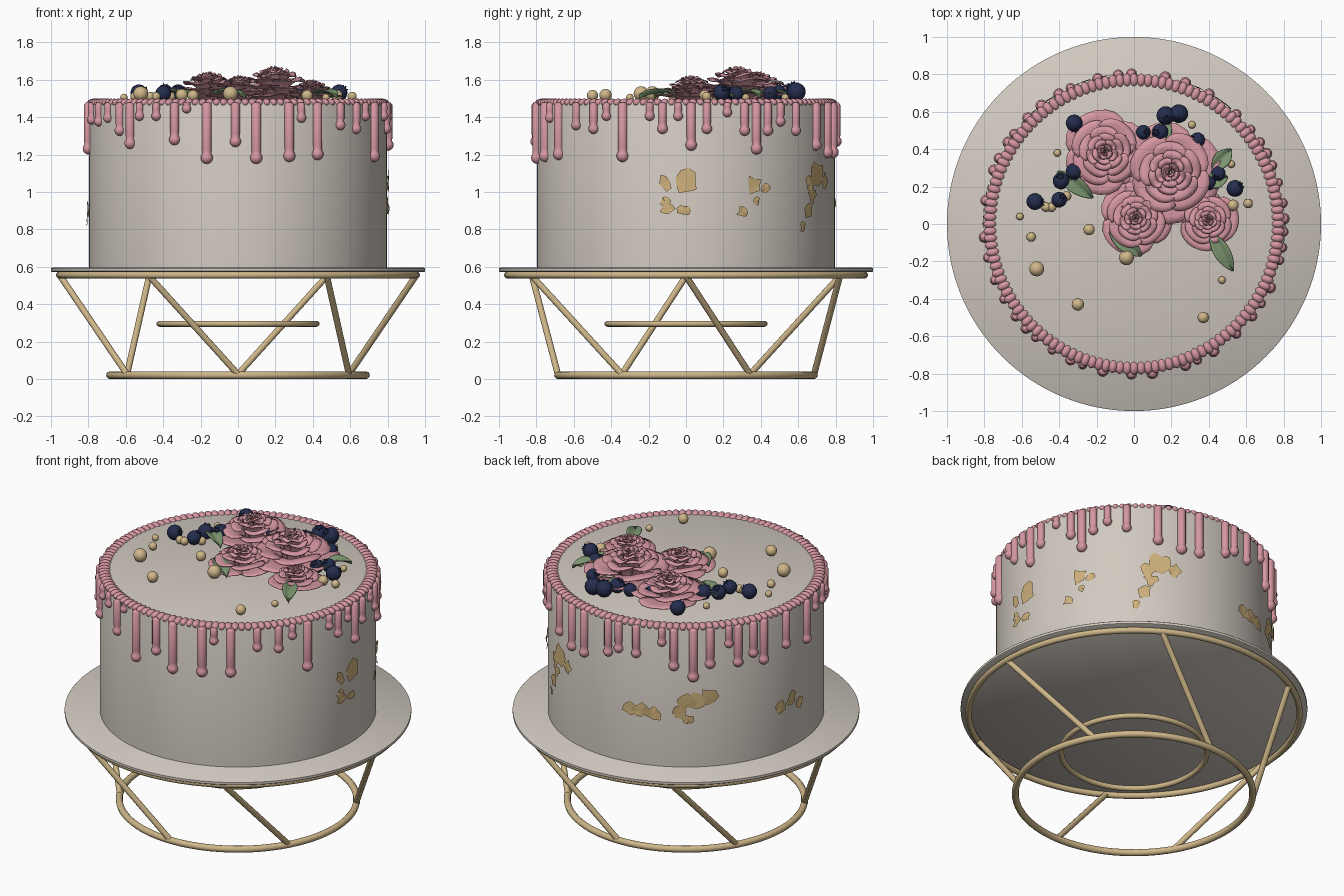
import bpy, bmesh, math, random
from math import sin, cos, pi, radians
from mathutils import Matrix, Vector

random.seed(4)
if "Cube" in bpy.data.objects:
    bpy.data.objects.remove(bpy.data.objects["Cube"])


def material(name, rgb):
    m = bpy.data.materials.new(name)
    m.use_nodes = True
    m.diffuse_color = (*rgb, 1)
    m.node_tree.nodes["Principled BSDF"].inputs["Base Color"].default_value = (*rgb, 1)
    return m


CREAM = material("warm cream", (.64, .59, .53))
PINK = material("dusty pink", (.67, .31, .36))
GOLD = material("soft gold", (.62, .47, .25))
LEAF_GOLD = material("gold leaf", (.62, .44, .20))
NAVY = material("berry navy", (.018, .026, .075))
GREEN = material("sage green", (.20, .30, .16))
TOP = 1.485


def finish(name, bm, mat, angle=40):
    mesh = bpy.data.meshes.new(name)
    bm.to_mesh(mesh)
    bm.free()
    mesh.shade_smooth()
    mesh.set_sharp_from_angle(angle=radians(angle))
    mesh.materials.append(mat)
    obj = bpy.data.objects.new(name, mesh)
    bpy.context.collection.objects.link(obj)
    return obj


def polar(radius, degrees, z):
    a = radians(degrees)
    return Vector((radius * cos(a), radius * sin(a), z))


def revolve(bm, profile, at=(0, 0, 0), sides=12):
    """Spin a list of (radius, height) points around a vertical axis."""
    rings = []
    for r, z in profile:
        rings.append([bm.verts.new((at[0] + r * cos(2 * pi * k / sides),
                                    at[1] + r * sin(2 * pi * k / sides),
                                    at[2] + z)) for k in range(sides)])
    for low, high in zip(rings, rings[1:]):
        for k in range(sides):
            n = (k + 1) % sides
            bm.faces.new((low[k], low[n], high[n], high[k]))
    bm.faces.new(rings[0][::-1])
    bm.faces.new(rings[-1])


def hoop(name, radius, thick, z):
    bpy.ops.mesh.primitive_torus_add(major_radius=radius, minor_radius=thick, location=(0, 0, z),
                                     major_segments=96, minor_segments=12)
    obj = bpy.context.object
    obj.name = name
    obj.data.shade_smooth()
    obj.data.materials.append(GOLD)


def sheet(bm, point, nu, nv):
    """Grid surface from a function of u in -1..1 and v in 0..1."""
    grid = [[bm.verts.new(point(2 * i / nu - 1, j / nv)) for i in range(nu + 1)]
            for j in range(nv + 1)]
    for j in range(nv):
        for i in range(nu):
            bm.faces.new((grid[j][i], grid[j][i + 1], grid[j + 1][i + 1], grid[j + 1][i]))


# Wire stand: three hoops and six slanted struts
hoop("stand_top_hoop", .955, .018, .555)
hoop("stand_middle_hoop", .42, .016, .295)
hoop("stand_base_hoop", .685, .02, .02)
bm = bmesh.new()
for k in range(6):
    a, b = polar(.95, 60 * k, .55), polar(.685, 60 * k + 30, .025)
    turn = (b - a).to_track_quat('Z', 'Y').to_matrix().to_4x4()
    bmesh.ops.create_cone(bm, cap_ends=True, segments=12, radius1=.017, radius2=.017,
                          depth=(b - a).length, matrix=Matrix.Translation((a + b) / 2) @ turn)
finish("stand_struts", bm, GOLD)

# Plate and cake body
bm = bmesh.new()
revolve(bm, [(.995, .572), (1, .576), (1, .591), (.995, .595)], sides=128)
finish("plate", bm, CREAM)
bm = bmesh.new()
revolve(bm, [(.797, .594), (.797, TOP - .015), (.793, TOP - .004), (.782, TOP)], sides=128)
finish("cake_body", bm, CREAM)

# Piped bead border
bm = bmesh.new()
for k in range(128):
    a = 360 * k / 128
    m = (Matrix.Translation(polar(.77, a, TOP - .008)) @ Matrix.Rotation(radians(a), 4, 'Z')
         @ Matrix.Diagonal((.036, .023, .022, 1)))
    bmesh.ops.create_uvsphere(bm, u_segments=12, v_segments=8, radius=1, matrix=m)
finish("bead_border", bm, PINK, 80)

# Icing drips: angle in degrees, length in hundredths
drips = [(-175, 28), (-167, 12), (-158, 13), (-150, 11), (-142, 18), (-136, 25), (-131, 10),
         (-123, 10), (-115, 23), (-110, 6), (-102, 33), (-91, 24), (-83, 33), (-70, 32),
         (-65, 11), (-58, 31), (-47, 15), (-38, 17), (-32, 10), (-25, 32), (-14, 10), (-9, 17),
         (-3, 10), (2, 26), (8, 17), (16, 8), (23, 18), (28, 28), (33, 18), (39, 13), (47, 18),
         (60, 26), (70, 30), (78, 30), (91, 24), (96, 20), (104, 21), (115, 12), (120, 27),
         (128, 34), (135, 26), (143, 14), (147, 27), (154, 23), (159, 29), (171, 24)]
bm = bmesh.new()
for angle, length in drips:
    long = length / 100
    r = .023 + .03 * long
    bulb = [(r * max(sin(t), .05), -long + r - r * cos(t)) for t in (i * pi / 8 for i in range(7))]
    stem = .78 * r
    revolve(bm, bulb + [(stem, -long + 2.3 * r), (stem, -.015), (.6 * stem, -.002)],
            polar(.802, angle, TOP - .005))
finish("icing_drips", bm, PINK, 60)

# Gold leaf flakes hugging the side: angle, height, size in hundredths
flakes = [(-8, 105, 4), (0, 106, 6), (-8, 95, 3), (-7, 91, 4), (-1, 90, 3), (27, 103, 5),
          (32, 102, 3), (28, 95, 2), (22, 89, 3), (61, 110, 6), (56, 105, 5), (67, 106, 4),
          (57, 98, 4), (54, 90, 4), (51, 82, 3), (101, 94, 4), (106, 94, 5), (111, 93, 5),
          (122, 94, 5), (125, 101, 5), (130, 102, 5), (134, 104, 5), (126, 90, 3),
          (168, 88, 4), (174, 91, 4), (179, 85, 4)]
bm = bmesh.new()
for angle, height, size in flakes:
    def on_side(dx, dz):
        return bm.verts.new(polar(.803 + random.uniform(0, .007), angle + math.degrees(dx / .8),
                                  height / 100 + dz))
    hub = on_side(0, 0)
    rim = []
    for k in range(9):
        reach = size / 100 * random.uniform(.6, 1.3)
        rim.append(on_side(reach * cos(2 * pi * k / 9), reach * sin(2 * pi * k / 9)))
    for k in range(9):
        bm.faces.new((hub, rim[k], rim[(k + 1) % 9]))
finish("gold_leaf_flakes", bm, LEAF_GOLD, 10)

# Roses: rings of (petal count, tip reach, tip height, half width), outermost first
RINGS = [(3, 1, .13, 66), (4, .8, .27, 54), (5, .6, .4, 44), (6, .43, .5, 38),
         (5, .29, .56, 40), (4, .17, .6, 48), (3, .08, .62, 60)]


def rose(name, x, y, size):
    bm = bmesh.new()
    for n, (count, reach, height, width) in enumerate(RINGS):
        base = .35 * reach
        for k in range(count):
            turn = 360 * k / count + 47 * n + random.uniform(-6, 6)
            wave = random.uniform(0, 6)

            def petal(u, v):
                edge = v * (1 - .22 * u ** 4)
                r = base + (reach - base) * edge ** 1.6 + .03 * u * reach
                z = height * sin(edge * 1.9) + .025 * v * sin(4 * u + wave) + .02 * u
                p = polar(r * size, turn + u * width * (.75 + .25 * v), z * size)
                return p + Vector((x, y, TOP + .005))
            sheet(bm, petal, 10, 7)
    obj = finish(name, bm, PINK, 70)
    skin = obj.modifiers.new("petal_thickness", 'SOLIDIFY')
    skin.thickness = .005


rose("rose_back_right_side", -.155, .385, .23)
rose("rose_large", .195, .275, .275)
rose("rose_front", .01, .03, .20)
rose("rose_small", .395, .02, .165)

# Berries with a small crown: x, y, radius in hundredths
berries = [(-32, 54, 4.5), (-32, 28, 4.5), (-39, 23, 4.5), (-53, 12, 4.5), (-40, 13, 4.2),
           (-7, 45, 4), (5, 49, 4), (14, 49, 4.5), (17, 58, 5), (24, 59, 5), (34, 45, 4),
           (45, 27, 4), (54, 19, 4.5), (40, 22, 4)]
bm = bmesh.new()
for x, y, r in berries:
    r /= 100
    place = (Matrix.Translation((x / 100, y / 100, TOP + r))
             @ Matrix.Rotation(random.uniform(0, 6), 4, 'Z')
             @ Matrix.Rotation(random.uniform(.4, 1.3), 4, 'X'))
    bmesh.ops.create_uvsphere(bm, u_segments=16, v_segments=10, radius=r, matrix=place)
    for k in range(5):
        tooth = (Matrix.Rotation(2 * pi * k / 5, 4, 'Z') @ Matrix.Translation((.35 * r, 0, r))
                 @ Matrix.Rotation(.5, 4, 'Y'))
        bmesh.ops.create_cone(bm, segments=5, radius1=.2 * r, radius2=0, depth=.35 * r,
                              matrix=place @ tooth)
finish("berries", bm, NAVY)

# Gold pearls: x, y, radius in hundredths
pearls = [(-52, -24, 4), (-30, -43, 3.3), (37, -50, 3), (47, -30, 2), (-4, -18, 4), (-24, -3, 3),
          (-55, -7, 2.5), (-61, 4, 2), (-47, 9, 2.5), (-44, 9, 2.5), (-36, 15, 2.5),
          (-41, 38, 2), (61, 11, 2.5), (53, 10, 3), (52, 32, 2), (31, 53, 2)]
bm = bmesh.new()
for x, y, r in pearls:
    bmesh.ops.create_uvsphere(bm, u_segments=20, v_segments=12, radius=r / 100,
                              matrix=Matrix.Translation((x / 100, y / 100, TOP + r / 100)))
finish("pearls", bm, GOLD, 60)

# Leaves from stem to tip, gently arched and folded along the middle
leaves = [(.41, -.05, .53, -.25), (-.13, -.04, .04, -.17), (-.41, .28, -.22, .14),
          (.13, .38, .18, .57), (.42, .29, .52, .40), (.38, .22, .50, .25)]
bm = bmesh.new()
for x0, y0, x1, y1 in leaves:
    start, along = Vector((x0, y0, TOP + .03)), Vector((x1 - x0, y1 - y0, 0))
    side = Vector((-along.y, along.x, 0)).normalized()

    def blade(u, v):
        half = .045 * sin(pi * (.04 + .93 * v)) ** .8
        return start + along * v + side * u * half + Vector((0, 0, .02 * abs(u) + .02 * sin(pi * v) - .015 * v))
    sheet(bm, blade, 6, 10)
obj = finish("leaves", bm, GREEN, 60)
obj.modifiers.new("leaf_thickness", 'SOLIDIFY').thickness = .005
